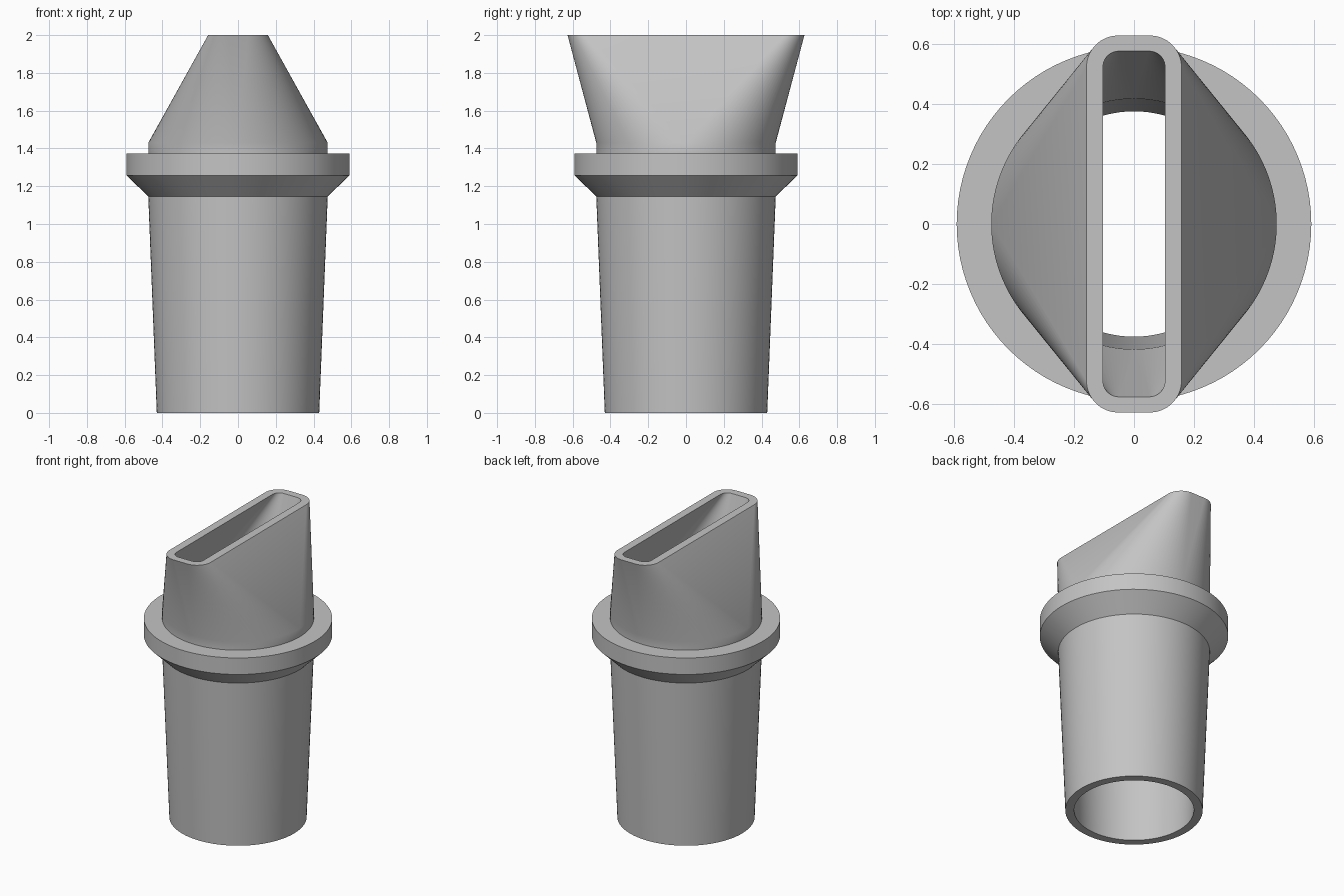
import bpy, bmesh
from math import sin, cos, pi

cube = bpy.data.objects.get("Cube")
if cube:
    bpy.data.objects.remove(cube, do_unlink=True)

STEPS = 24  # segments per quarter turn

grey = bpy.data.materials.new("plain_grey")
grey.use_nodes = True
COLOUR = (0.55, 0.55, 0.55, 1)
grey.diffuse_color = COLOUR
grey.node_tree.nodes["Principled BSDF"].inputs["Base Color"].default_value = COLOUR


def rounded_ring(half_x, half_y, radius, z):
    """Rounded rectangle; a circle when both halves equal the radius."""
    points = []
    for quarter, (sx, sy) in enumerate([(1, 1), (-1, 1), (-1, -1), (1, -1)]):
        for i in range(STEPS + 1):
            a = (quarter + i / STEPS) * pi / 2
            points.append((sx * (half_x - radius) + radius * cos(a),
                           sy * (half_y - radius) + radius * sin(a), z))
    return points


def circle(r, z):
    return rounded_ring(r, r, r, z)


def loft(name, rings):
    """Skin a surface over successive rings."""
    bm = bmesh.new()
    rows = [[bm.verts.new(p) for p in ring] for ring in rings]
    for low, high in zip(rows, rows[1:]):
        for i in range(len(low)):
            j = (i + 1) % len(low)
            bm.faces.new((low[i], low[j], high[j], high[i]))
    bmesh.ops.remove_doubles(bm, verts=bm.verts, dist=0.0001)
    mesh = bpy.data.meshes.new(name)
    bm.to_mesh(mesh)
    bm.free()
    mesh.materials.append(grey)
    obj = bpy.data.objects.new(name, mesh)
    bpy.context.collection.objects.link(obj)
    bpy.ops.object.select_all(action="DESELECT")
    obj.select_set(True)
    bpy.context.view_layer.objects.active = obj
    bpy.ops.object.shade_smooth_by_angle(angle=pi / 6)


# Tapered tube: bore, bottom rim, outer wall
loft("tapered_tube", [circle(0.417, 1.43), circle(0.375, 0),
                      circle(0.43, 0), circle(0.475, 1.145)])

# Collar with a sloped underside
loft("collar", [circle(0.475, 1.145), circle(0.59, 1.258),
                circle(0.59, 1.372), circle(0.475, 1.372)])

# Mouthpiece: round base flowing into a flat slot, with its inner wall
loft("slot_mouthpiece", [circle(0.475, 1.372), circle(0.475, 1.43),
                         rounded_ring(0.158, 0.627, 0.105, 2),
                         rounded_ring(0.103, 0.575, 0.052, 2),
                         circle(0.417, 1.43)])
